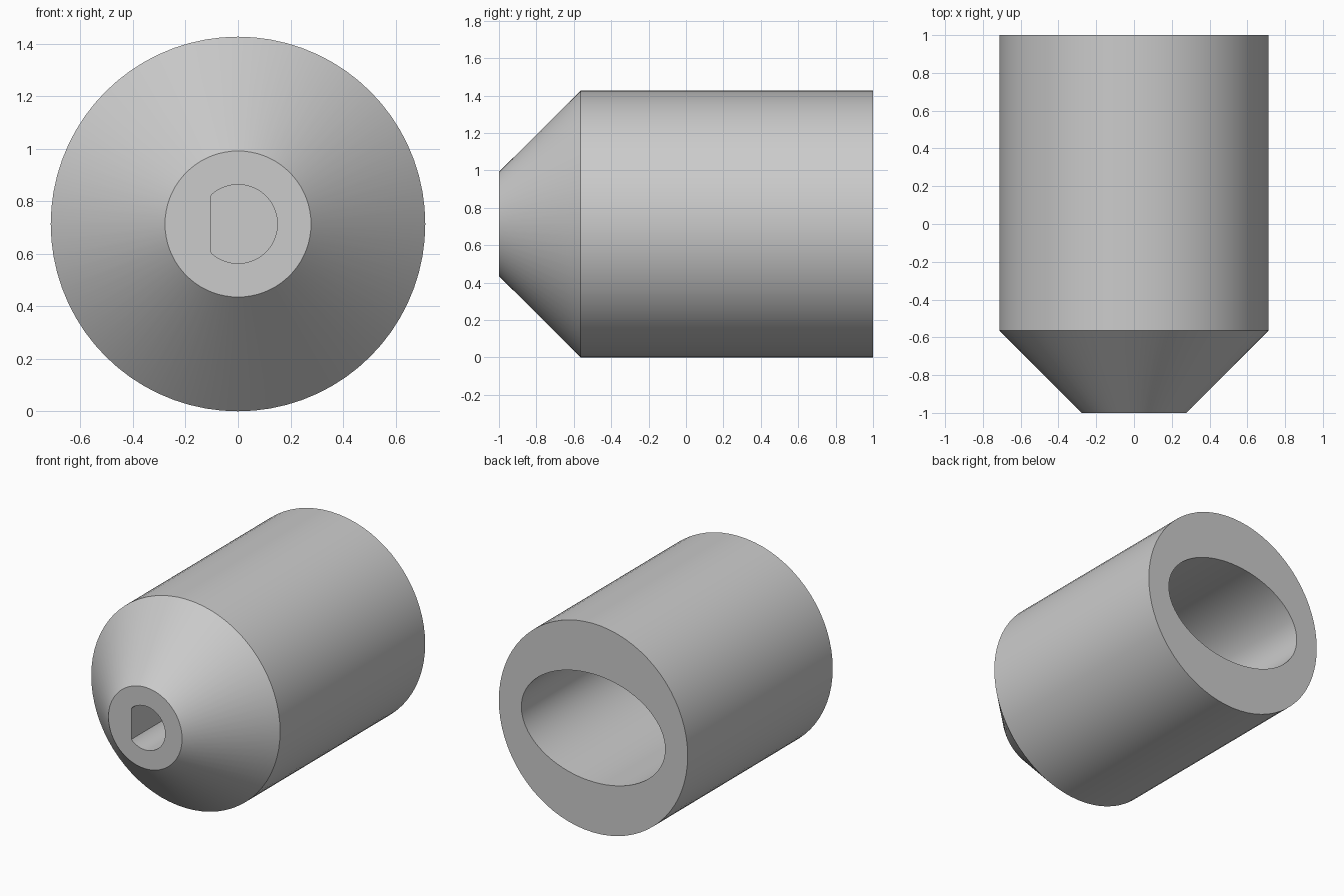
import bpy, bmesh, math

cube = bpy.data.objects.get("Cube")
if cube:
    bpy.data.objects.remove(cube, do_unlink=True)

SEGMENTS = 72
RADIUS = 0.713
FLAT_X = -0.105


def ring(bm, y, rx, rz, flat=-1.0):
    """Closed ring around the y axis, cut off at x = flat."""
    verts = []
    for i in range(SEGMENTS):
        a = 2 * math.pi * i / SEGMENTS
        x = max(rx * math.cos(a), flat)
        verts.append(bm.verts.new((x, y, RADIUS + rz * math.sin(a))))
    return verts


def skin(name, sections, material):
    """Join successive rings and close both ends."""
    bm = bmesh.new()
    rings = [ring(bm, *s) for s in sections]
    for a, b in zip(rings, rings[1:]):
        for i in range(SEGMENTS):
            j = (i + 1) % SEGMENTS
            bm.faces.new((a[i], a[j], b[j], b[i]))
    bm.faces.new(rings[0])
    bm.faces.new(rings[-1])
    bmesh.ops.recalc_face_normals(bm, faces=bm.faces)
    mesh = bpy.data.meshes.new(name)
    bm.to_mesh(mesh)
    bm.free()
    mesh.materials.append(material)
    obj = bpy.data.objects.new(name, mesh)
    bpy.context.collection.objects.link(obj)
    return obj


grey = bpy.data.materials.new("plain grey")
grey.use_nodes = True
grey.diffuse_color = (0.6, 0.6, 0.6, 1)
grey.node_tree.nodes["Principled BSDF"].inputs["Base Color"].default_value = (0.6, 0.6, 0.6, 1)

# One continuous skin: D socket, nose, barrel, then the oval socket
body = skin("socketed_body", [
    (-0.5, 0.15, 0.15, FLAT_X),      # bottom of the D socket
    (-1.0, 0.15, 0.15, FLAT_X),      # mouth of the D socket
    (-1.0, 0.278, 0.278),            # nose rim
    (-0.564, RADIUS, RADIUS),        # shoulder
    (1.0, RADIUS, RADIUS),           # back rim
    (1.0, 0.543, 0.368),             # mouth of the oval socket
    (-0.25, 0.543, 0.368),           # bottom of the oval socket
], grey)

bpy.ops.object.select_all(action="DESELECT")
body.select_set(True)
bpy.context.view_layer.objects.active = body
bpy.ops.object.shade_smooth_by_angle(angle=math.radians(25))
